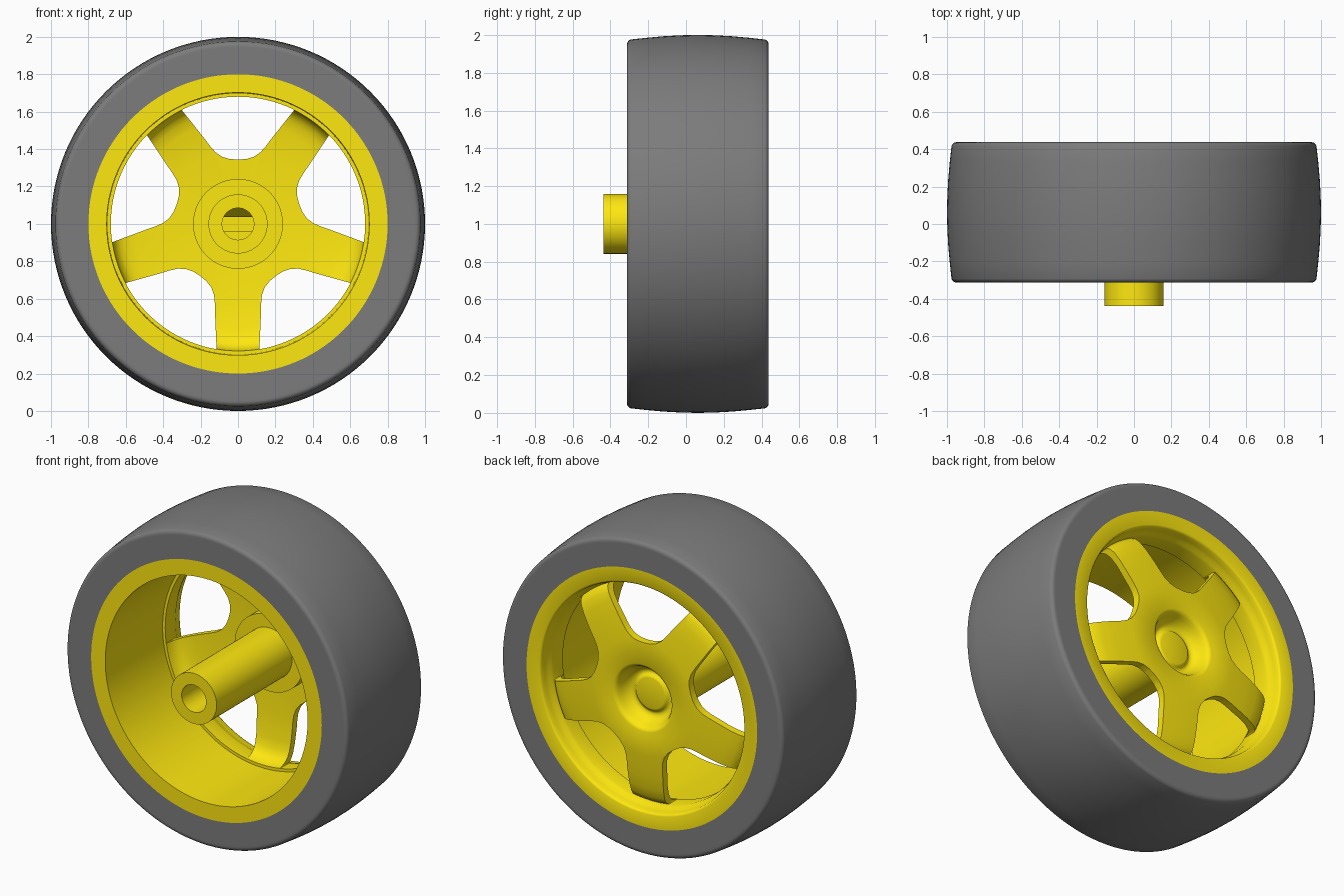
import bpy, bmesh
from math import sin, cos, pi, radians

if "Cube" in bpy.data.objects:
    bpy.data.objects.remove(bpy.data.objects["Cube"])


def material(name, rgb):
    m = bpy.data.materials.new(name)
    m.diffuse_color = (*rgb, 1)
    m.use_nodes = True
    m.node_tree.nodes["Principled BSDF"].inputs["Base Color"].default_value = m.diffuse_color
    return m


yellow = material("yellow_plastic", (1.0, 0.81, 0.005))
rubber = material("dark_rubber", (0.2, 0.2, 0.2))


def finish(name, bm, mat=None):
    bmesh.ops.remove_doubles(bm, verts=bm.verts, dist=1e-5)
    bmesh.ops.recalc_face_normals(bm, faces=bm.faces)
    me = bpy.data.meshes.new(name)
    bm.to_mesh(me)
    bm.free()
    ob = bpy.data.objects.new(name, me)
    bpy.context.collection.objects.link(ob)
    if mat:
        me.materials.append(mat)
    return ob


def smooth(ob, angle=35):
    bpy.ops.object.select_all(action='DESELECT')
    ob.select_set(True)
    bpy.context.view_layer.objects.active = ob
    bpy.ops.object.shade_smooth_by_angle(angle=radians(angle))


def lathe(name, profile, mat=None, n=128, closed=True):
    """Spin (radius, y) points around the wheel axle at z = 1."""
    bm = bmesh.new()
    rings = [[bm.verts.new((r * cos(2 * pi * i / n), y, 1 + r * sin(2 * pi * i / n)))
              for i in range(n)] for r, y in profile]
    pairs = list(zip(rings, rings[1:]))
    if closed:
        pairs.append((rings[-1], rings[0]))
    for a, b in pairs:
        for i in range(n):
            j = (i + 1) % n
            bm.faces.new((a[i], a[j], b[j], b[i]))
    return finish(name, bm, mat)


# Tyre with a slightly crowned tread and rounded shoulders
mid = 0.0625
half = [(0.80, 0.375), (0.94, 0.375)]
half += [(0.949 + 0.028 * sin(radians(a)), 0.347 + 0.028 * cos(radians(a)))
         for a in range(0, 84, 12)]
half += [(0.985, 0.27), (0.993, 0.18), (0.998, 0.09)]
tyre = lathe("tyre", [(r, mid - y) for r, y in half] + [(1.0, mid)]
             + [(r, mid + y) for r, y in reversed(half)], rubber)
smooth(tyre)

# Rim barrel with a small flat inner ledge where the spokes meet it
rim = lathe("rim", [(0.80, -0.3125), (0.80, 0.4375), (0.716, 0.4375), (0.709, 0.434),
                    (0.704, 0.425), (0.70, 0.40), (0.694, 0.375), (0.686, 0.36),
                    (0.68, 0.34), (0.68, 0.25), (0.698, 0.25), (0.702, -0.3125)], yellow)
smooth(rim)

# Spoke plate: domed disc with a dished centre and a raised button at the back
back = [(0, 0.35), (0.095, 0.35), (0.105, 0.347), (0.113, 0.338), (0.122, 0.331),
        (0.135, 0.331), (0.15, 0.34), (0.165, 0.358), (0.178, 0.385), (0.187, 0.407),
        (0.196, 0.42), (0.21, 0.427), (0.36, 0.42), (0.50, 0.405), (0.58, 0.393),
        (0.635, 0.378), (0.665, 0.36), (0.68, 0.335), (0.69, 0.31)]
front = [(0.69, 0.25), (0.679, 0.25), (0.674, 0.275), (0.66, 0.305), (0.64, 0.325),
         (0.61, 0.34), (0.56, 0.353), (0.40, 0.37), (0.24, 0.378), (0.24, 0.31), (0, 0.31)]
spokes = lathe("spokes", back + front, yellow, closed=False)

# Five window cutters between the spokes
side = [(0.30, 0.608), (0.18, 0.457), (0.15, 0.417), (0.12, 0.383), (0.085, 0.359),
        (0.045, 0.347)]
arc = [(0.683 * sin(radians(a)), 0.683 * cos(radians(a))) for a in range(-26, 27, 4)]
outline = arc + side + [(0, 0.344)] + [(-x, z) for x, z in reversed(side)]
bm = bmesh.new()
for k in range(5):
    c, s = cos(2 * pi * k / 5), sin(2 * pi * k / 5)
    f = bm.faces.new([bm.verts.new((x * c - z * s, 0.1, 1 + x * s + z * c)) for x, z in outline])
    ext = bmesh.ops.extrude_face_region(bm, geom=[f], use_keep_orig=True)
    for v in ext["geom"]:
        if isinstance(v, bmesh.types.BMVert):
            v.co.y = 0.6
cutter = finish("window_cutter", bm)
cutter.hide_render = True
cut = spokes.modifiers.new("windows", 'BOOLEAN')
cut.object = cutter
cut.operation = 'DIFFERENCE'
cut.solver = 'EXACT'
bpy.context.view_layer.objects.active = spokes
bpy.ops.object.modifier_apply(modifier="windows")
bpy.data.objects.remove(cutter)
smooth(spokes, 45)

# Axle hub tube with a blind bore
hub = lathe("hub", [(0, 0.32), (0.158, 0.32), (0.158, -0.4375), (0.085, -0.4375),
                    (0.085, 0.26), (0, 0.26)], yellow, n=64, closed=False)
smooth(hub)

# Two flats inside the bore that key the axle; the upper one has a sloped lead-in
for name, sgn in (("upper_bore_flat", 1), ("lower_bore_flat", -1)):
    bm = bmesh.new()
    bmesh.ops.create_cube(bm, size=1)
    for v in bm.verts:
        lead = -0.12 if sgn > 0 and v.co.y < 0 and v.co.z > 0 else 0
        v.co = (v.co.x * 0.16, 0.08 + v.co.y * 0.38 + lead,
                1 + sgn * 0.062 + v.co.z * 0.05)
    finish(name, bm, yellow)
